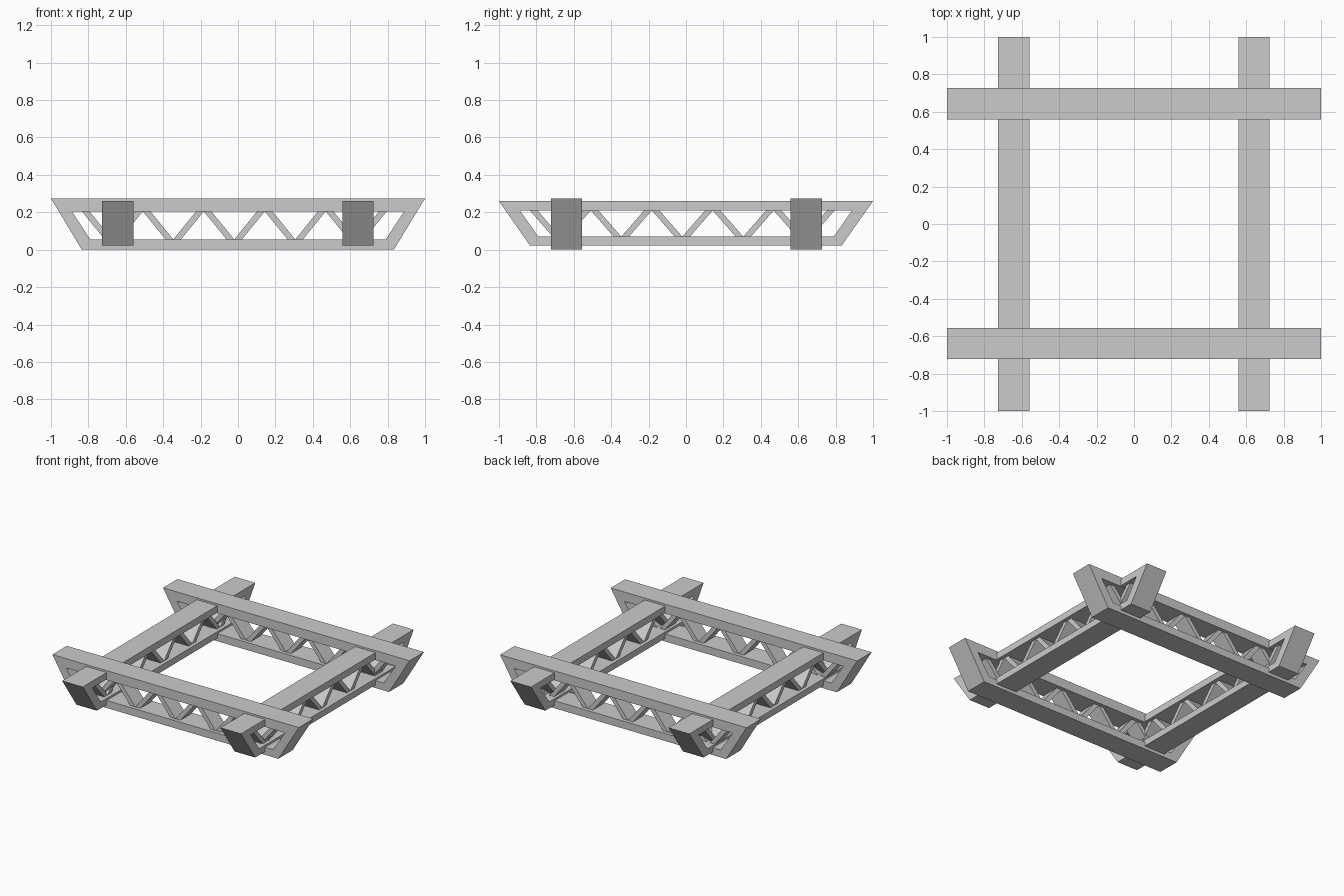
import bpy, bmesh
from mathutils import Matrix, Vector
from math import pi

if "Cube" in bpy.data.objects:
    bpy.data.objects.remove(bpy.data.objects["Cube"])

WIDTH = 0.167         # depth of the chords
STRUT_DEPTH = 0.115   # depth of the lattice struts
STRUT_W = 0.041       # horizontal width of a strut
STEP = 0.163          # half a zigzag period
START = -0.835        # first peak of the zigzag


def prism(bm, pts, depth):
    """Extrude an (x, z) outline symmetrically along y."""
    front = [bm.verts.new((x, -depth / 2, z)) for x, z in pts]
    back = [bm.verts.new((x, depth / 2, z)) for x, z in pts]
    bm.faces.new(front)
    bm.faces.new(back[::-1])
    n = len(pts)
    for i in range(n):
        j = (i + 1) % n
        bm.faces.new((front[j], front[i], back[i], back[j]))


def ring(bm, outer, inner, depth):
    """Closed frame between two outlines of equal length."""
    def loop(pts, y):
        return [bm.verts.new((x, y, z)) for x, z in pts]
    of, nf = loop(outer, -depth / 2), loop(inner, -depth / 2)
    ob, nb = loop(outer, depth / 2), loop(inner, depth / 2)
    n = len(outer)
    for i in range(n):
        j = (i + 1) % n
        for a, b in ((of, nf), (nf, nb), (nb, ob), (ob, of)):
            bm.faces.new((a[i], a[j], b[j], b[i]))


def make_object(name, bm, matrix):
    bmesh.ops.recalc_face_normals(bm, faces=bm.faces)
    mesh = bpy.data.meshes.new(name)
    bm.to_mesh(mesh)
    bm.free()
    obj = bpy.data.objects.new(name, mesh)
    bpy.context.collection.objects.link(obj)
    obj.matrix_world = matrix


def truss(name, z0, z1, z2, z3, matrix):
    """z0..z1 is the bottom chord, z2..z3 the top chord."""
    # trapezoid frame
    bm = bmesh.new()
    ring(bm,
         [(-0.835, z0), (0.833, z0), (1.0, z3), (-1.0, z3)],
         [(-0.79, z1), (0.79, z1), (0.888, z2), (-0.888, z2)], WIDTH)
    make_object(name + "_frame", bm, matrix)
    # zigzag lattice
    bm = bmesh.new()
    for i in range(10):
        a = START + i * STEP
        b = a + STEP
        za, zb = (z2, z1) if i % 2 == 0 else (z1, z2)
        prism(bm, [(a, za), (a + STRUT_W, za), (b, zb), (b - STRUT_W, zb)],
              STRUT_DEPTH)
    make_object(name + "_lattice", bm, matrix)


# long beams running left to right
for name, y in (("front_truss", -0.639), ("back_truss", 0.643)):
    truss(name, 0.0, 0.055, 0.205, 0.274, Matrix.Translation((0, y, 0)))

# slightly shallower beams running front to back
for name, x in (("left_truss", -0.643), ("right_truss", 0.641)):
    truss(name, 0.023, 0.07, 0.21, 0.26,
          Matrix.Translation(Vector((x, 0, 0))) @ Matrix.Rotation(pi / 2, 4, 'Z'))
